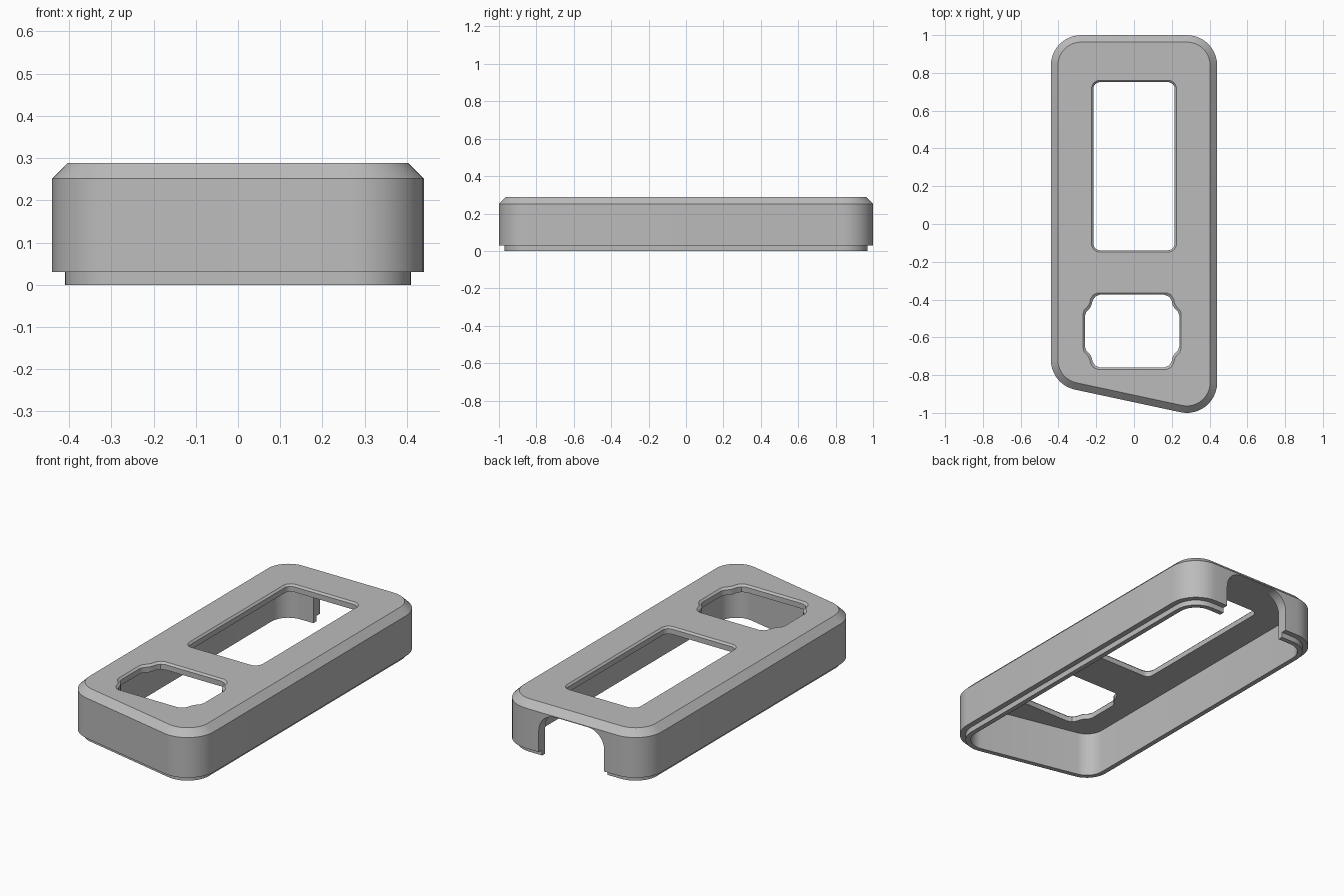
import bpy
import bmesh
from math import cos, sin, radians, pi

if "Cube" in bpy.data.objects:
    bpy.data.objects.remove(bpy.data.objects["Cube"], do_unlink=True)

grey = bpy.data.materials.new("plain grey")
grey.use_nodes = True
colour = (0.5, 0.5, 0.5, 1)
grey.diffuse_color = colour
grey.node_tree.nodes["Principled BSDF"].inputs["Base Color"].default_value = colour


def arc(cx, cy, r, start, end, steps):
    angles = [radians(start + (end - start) * i / steps) for i in range(steps + 1)]
    return [(cx + r * cos(a), cy + r * sin(a)) for a in angles]


def loft(name, rings):
    """Closed solid through rings of equal point count, capped at both ends."""
    bm = bmesh.new()
    loops = [[bm.verts.new(p) for p in ring] for ring in rings]
    n = len(loops[0])
    for a, b in zip(loops, loops[1:]):
        for i in range(n):
            j = (i + 1) % n
            bm.faces.new((a[i], a[j], b[j], b[i]))
    bm.faces.new(loops[0])
    bm.faces.new(loops[-1])
    bmesh.ops.recalc_face_normals(bm, faces=bm.faces)
    mesh = bpy.data.meshes.new(name)
    bm.to_mesh(mesh)
    bm.free()
    mesh.materials.append(grey)
    obj = bpy.data.objects.new(name, mesh)
    bpy.context.collection.objects.link(obj)
    return obj


def at_height(points, z):
    return [(x, y, z) for x, y in points]


# Case outline: rounded corners with a slanted front edge
def outline(inset):
    r = 0.16 - inset
    slant = 12
    return (arc(0.28, 0.84, r, 0, 90, 10) + arc(-0.28, 0.84, r, 90, 180, 10)
            + arc(-0.28, -0.72, r, 180, 270 - slant, 10)
            + arc(0.28, -0.84, r, 270 - slant, 360, 12))


# Hollow shell: cavity, bottom lip, side wall, chamfered top
wall, ledge, bevel = 0.057, 0.03, 0.037
shell_steps = [(wall, 0.25), (wall, 0), (ledge, 0), (ledge, 0.03),
               (0, 0.03), (0, 0.252), (bevel, 0.289)]
case = loft("case_shell", [at_height(outline(i), z) for i, z in shell_steps])


# Window openings with a small chamfer on the upper edge
def window_outline(inset):
    w, h, r = 0.18, 0.41, 0.045 - inset
    pts = []
    for k, (sx, sy) in enumerate([(1, 1), (-1, 1), (-1, -1), (1, -1)]):
        pts += arc(sx * w, 0.306 + sy * h, r, 90 * k, 90 * k + 90, 6)
    return pts


def button_outline(inset):
    quarter = [(0.26, 0.09), (0.253, 0.112), (0.235, 0.13), (0.225, 0.147),
               (0.219, 0.172), (0.205, 0.193), (0.18, 0.203)]
    quarter = [(x - inset, y - inset) for x, y in quarter]
    half = quarter + [(-x, y) for x, y in reversed(quarter)]
    full = half + [(-x, -y) for x, y in half]
    return [(x - 0.01, y - 0.567) for x, y in full]


def opening(name, shape):
    steps = [(0.01, 0.2), (0.01, 0.279), (-0.001, 0.29), (-0.001, 0.32)]
    return loft(name, [at_height(shape(i), z) for i, z in steps])


# Round-topped notch in the back wall
notch_r = 0.1
notch = ([(0.2, -0.1)] + arc(0.1, 0.248 - notch_r, notch_r, 0, 90, 8)
         + arc(-0.1, 0.248 - notch_r, notch_r, 90, 180, 8) + [(-0.2, -0.1)])
cutters = [opening("screen_cutter", window_outline),
           opening("button_cutter", button_outline),
           loft("notch_cutter", [[(x, y, z) for x, z in notch] for y in (0.9, 1.1)])]

for cutter in cutters:
    mod = case.modifiers.new(cutter.name, "BOOLEAN")
    mod.operation = "DIFFERENCE"
    mod.solver = "EXACT"
    mod.object = cutter

# Bake the cuts and drop the cutters
bpy.context.view_layer.update()
evaluated = case.evaluated_get(bpy.context.evaluated_depsgraph_get())
cut_mesh = bpy.data.meshes.new_from_object(evaluated)
case.modifiers.clear()
case.data = cut_mesh
for cutter in cutters:
    bpy.data.objects.remove(cutter, do_unlink=True)

bpy.ops.object.select_all(action="DESELECT")
case.select_set(True)
bpy.context.view_layer.objects.active = case
bpy.ops.object.shade_smooth_by_angle(angle=pi / 6)
